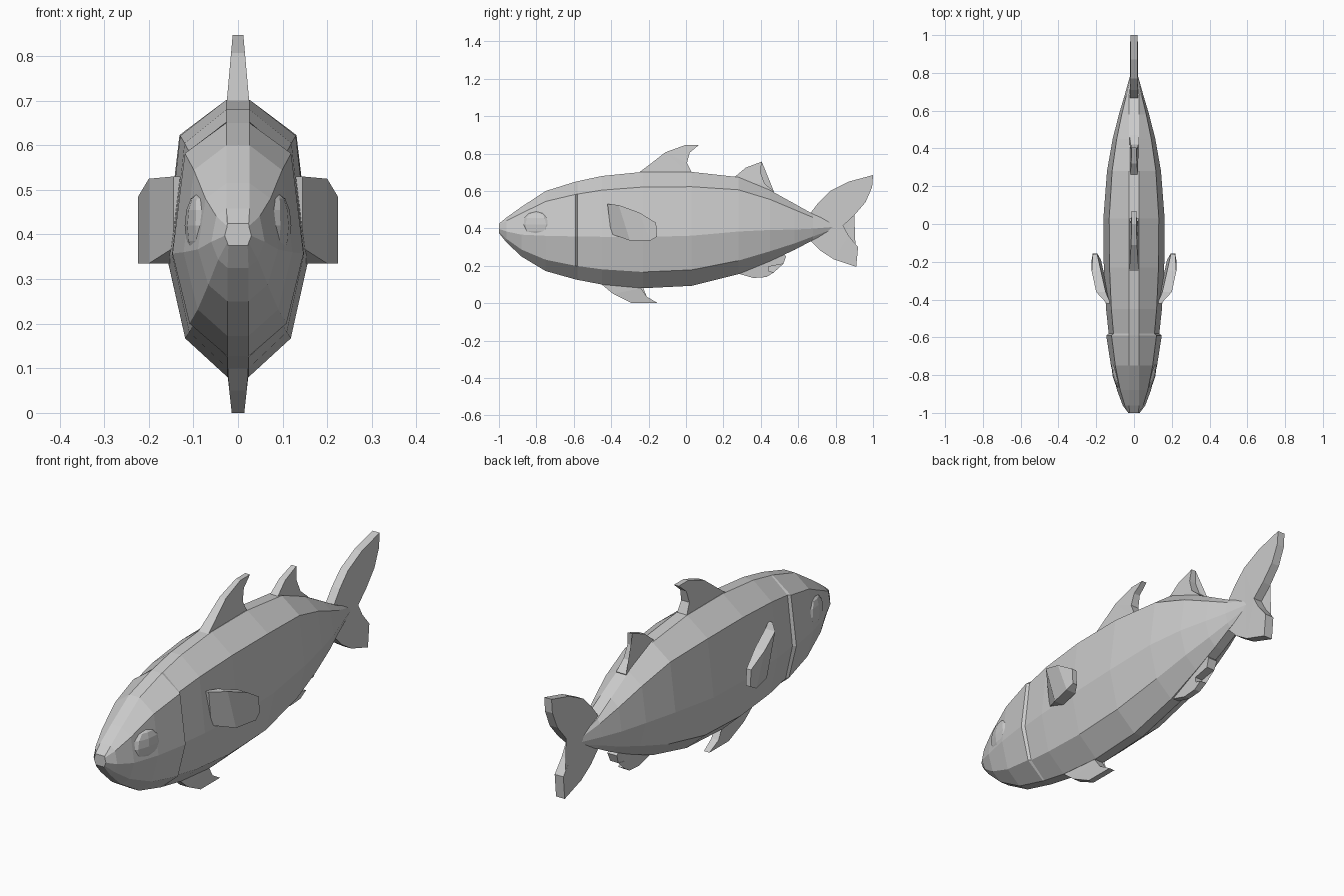
import bpy, bmesh
from mathutils import Matrix, Vector

if "Cube" in bpy.data.objects:
    bpy.data.objects.remove(bpy.data.objects["Cube"])


def make_object(name, bm, mirror=False):
    bmesh.ops.recalc_face_normals(bm, faces=bm.faces[:])
    mesh = bpy.data.meshes.new(name)
    bm.to_mesh(mesh)
    bm.free()
    ob = bpy.data.objects.new(name, mesh)
    bpy.context.collection.objects.link(ob)
    if mirror:
        ob.modifiers.new("Mirror", 'MIRROR')
    return ob


def loft(name, rings, mirror=False):
    bm = bmesh.new()
    loops = [[bm.verts.new(p) for p in ring] for ring in rings]
    n = len(loops[0])
    for a, b in zip(loops, loops[1:]):
        for i in range(n):
            j = (i + 1) % n
            bm.faces.new((a[i], a[j], b[j], b[i]))
    bm.faces.new(loops[0])
    bm.faces.new(loops[-1])
    return make_object(name, bm, mirror)


def fin(name, outline, z_base, z_tip, thick=0.025, thin=0.012):
    # Flat fin in the centre plane, thinning from base to tip
    bm = bmesh.new()
    sides = []
    for s in (-1, 1):
        row = []
        for y, z in outline:
            t = min(max((z - z_base) / (z_tip - z_base), 0), 1)
            row.append(bm.verts.new((s * (thick + (thin - thick) * t), y, z)))
        sides.append(row)
    n = len(outline)
    for i in range(n):
        j = (i + 1) % n
        bm.faces.new((sides[0][i], sides[0][j], sides[1][j], sides[1][i]))
    caps = [bm.faces.new(row) for row in sides]
    bmesh.ops.triangulate(bm, faces=caps)
    return make_object(name, bm)


# Body stations: y, top, bottom, half width, with a small step behind the gill
stations = [
    (-1.00, .425, .375, .030), (-.96, .458, .325, .060), (-.88, .515, .250, .090),
    (-.75, .600, .172, .122), (-.59, .650, .127, .147), (-.58, .652, .125, .134),
    (-.45, .680, .100, .148), (-.23, .702, .080, .160), (.03, .702, .093, .162),
    (.28, .674, .155, .143), (.45, .604, .225, .113), (.58, .532, .285, .080),
    (.68, .476, .338, .050), (.81, .420, .402, .014)]
rings = []
for y, top, bot, w in stations:
    h = top - bot
    strip = min(.026, w * .8)
    half = [(strip, top), (max(w * .81, strip), bot + h * .87),
            (w, bot + h * .44), (max(w * .74, strip), bot + h * .14), (strip * .9, bot)]
    rings.append([(x, y, z) for x, z in half] + [(-x, y, z) for x, z in reversed(half)])
loft("body", rings)

# Fins along the centre line
fin("front_dorsal_fin", [(-.27, .68), (-.25, .70), (-.19, .745), (-.11, .807), (0, .847),
    (.07, .847), (.02, .805), (.005, .75), (.03, .70), (.03, .68)], .70, .847)
fin("rear_dorsal_fin", [(.26, .65), (.26, .675), (.32, .725), (.405, .757), (.398, .70),
    (.42, .64), (.47, .598), (.45, .57)], .62, .757)
fin("tail_fin", [(.66, .475), (.71, .54), (.77, .60), (.87, .65), (1.0, .685), (.995, .62),
    (.96, .54), (.90, .47), (.84, .415), (.87, .36), (.92, .30), (.91, .195), (.79, .235),
    (.72, .28), (.66, .34)], .40, .685, .022, .018)
fin("pelvic_fin", [(-.45, .12), (-.45, .10), (-.39, .05), (-.29, 0), (-.15, 0), (-.21, .035),
    (-.24, .08), (-.24, .11)], .08, 0, .023, .014)
fin("anal_fin", [(.28, .17), (.28, .158), (.36, .135), (.43, .14), (.47, .165), (.44, .172),
    (.44, .195), (.52, .21), (.535, .25), (.51, .28), (.40, .23)], .25, .135, .024, .014)

# Pectoral fins: top (y, z), bottom (y, z), inner x, outer x
sections = [((-.42, .53), (-.40, .37), .125, .145), ((-.36, .525), (-.30, .335), .150, .200),
            ((-.25, .485), (-.19, .335), .175, .224), ((-.16, .43), (-.155, .355), .195, .218)]
loft("pectoral_fins", [[(a, *t), (b, *t), (b, *u), (a, *u)] for t, u, a, b in sections], True)

# Low domed eyes
bm = bmesh.new()
bmesh.ops.create_uvsphere(bm, u_segments=8, v_segments=6, radius=1)
bmesh.ops.transform(bm, verts=bm.verts[:], matrix=Matrix.Translation(Vector((.092, -.80, .42)))
                    @ Matrix.Rotation(-.22, 4, 'Z') @ Matrix.Diagonal((.022, .08, .07, 1)))
make_object("eyes", bm, True)
